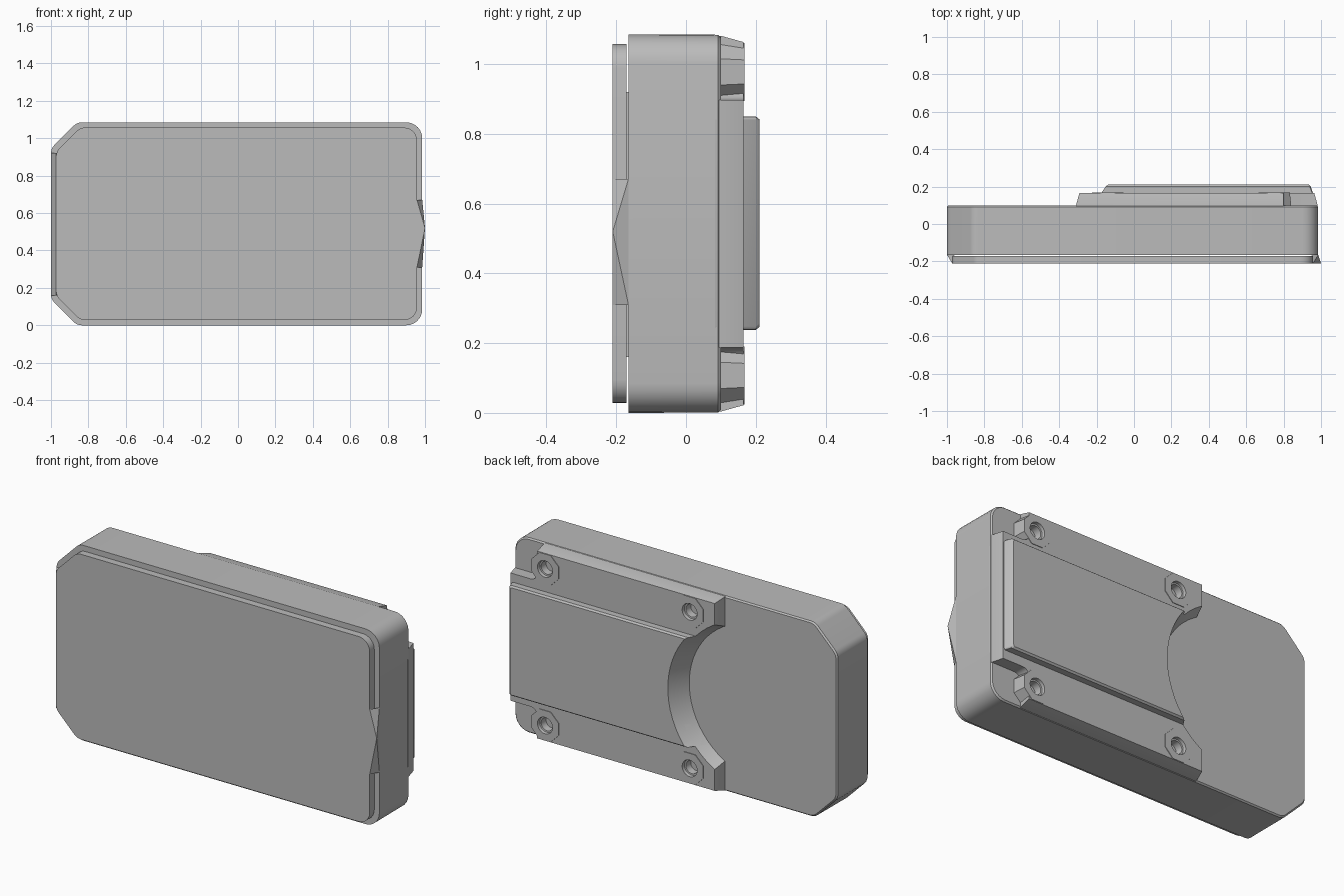
import bpy, bmesh, math
from mathutils import Vector

if "Cube" in bpy.data.objects:
    bpy.data.objects.remove(bpy.data.objects["Cube"], do_unlink=True)

MID = 0.5425   # middle height of the case

grey = bpy.data.materials.new("plain grey")
grey.use_nodes = True
colour = (0.5, 0.5, 0.5, 1)
grey.diffuse_color = colour
grey.node_tree.nodes["Principled BSDF"].inputs["Base Color"].default_value = colour
grey.node_tree.nodes["Principled BSDF"].inputs["Roughness"].default_value = 0.6


def finish(bm, name):
    bmesh.ops.recalc_face_normals(bm, faces=bm.faces)
    mesh = bpy.data.meshes.new(name)
    bm.to_mesh(mesh)
    bm.free()
    mesh.materials.append(grey)
    ob = bpy.data.objects.new(name, mesh)
    bpy.context.collection.objects.link(ob)
    return ob


def rounded(corners, steps=6):
    """Round each (x, z, radius) corner of an outline."""
    out = []
    for i, (x, z, r) in enumerate(corners):
        p = Vector((x, z))
        if r <= 0:
            out.append(p)
            continue
        a = (Vector(corners[i - 1][:2]) - p).normalized()
        b = (Vector(corners[(i + 1) % len(corners)][:2]) - p).normalized()
        half = a.angle(b) / 2
        centre = p + (a + b).normalized() * r / math.sin(half)
        start = p + a * r / math.tan(half) - centre
        end = p + b * r / math.tan(half) - centre
        sweep = start.angle_signed(end)
        for k in range(steps + 1):
            t = -sweep * k / steps
            out.append(centre + Vector((start.x * math.cos(t) - start.y * math.sin(t),
                                        start.x * math.sin(t) + start.y * math.cos(t))))
    return out


def loft(name, layers):
    """Skin matching outlines, given as (y, outline), from front to back."""
    bm = bmesh.new()
    rings = [[bm.verts.new((p.x, y, p.y)) for p in line] for y, line in layers]
    n = len(rings[0])
    for lo, hi in zip(rings, rings[1:]):
        for i in range(n):
            bm.faces.new((lo[i], lo[(i + 1) % n], hi[(i + 1) % n], hi[i]))
    bm.faces.new(rings[0])
    bm.faces.new(rings[-1])
    return finish(bm, name)


def case_outline(d):
    """Long case outline with two cut corners, shrunk by d."""
    l, r, b, t = -1 + d, 0.985 - d, d, 2 * MID - d
    cut = 0.14 - 0.4 * d
    rad = 0.085 - 0.6 * d
    return rounded([(l, b + cut, 0.06), (l + cut, b, 0.06), (r, b, rad),
                    (r, t, rad), (l + cut, t, 0.06), (l, t - cut, 0.06)])


def plate_outline(d):
    l, r, b, t = -0.31 + d, 0.982 - d, 0.004 + d, 2 * MID - 0.004 - d
    return rounded([(l, b, 0), (r, b, 0.08), (r, t, 0.08), (l, t, 0)])


def block_outline(right, d):
    b, t = 0.238 + d, 0.85 - d
    return rounded([(-0.35, b, 0), (right, b, 0.01), (right, t, 0.01), (-0.35, t, 0)], 3)


def disc(x, z, radius, sides):
    turn = math.pi / sides
    return [Vector((x + radius * math.cos(turn + math.tau * i / sides),
                    z + radius * math.sin(turn + math.tau * i / sides))) for i in range(sides)]


def combine(ob, tool, operation):
    """Apply a boolean and remove the tool."""
    mod = ob.modifiers.new("combine", 'BOOLEAN')
    mod.operation, mod.object, mod.solver = operation, tool, 'EXACT'
    bpy.context.view_layer.objects.active = ob
    bpy.ops.object.modifier_apply(modifier=mod.name)
    bpy.data.objects.remove(tool, do_unlink=True)


def hull(name, points):
    bm = bmesh.new()
    for p in points:
        bm.verts.new(p)
    bmesh.ops.convex_hull(bm, input=bm.verts)
    return finish(bm, name)


def bowl():
    return loft("bowl_cutter", [(0.06, disc(-0.52, MID, 0.41, 64)),
                                (0.26, disc(-0.52, MID, 0.51, 64))])


# Main case and the raised front lid
case = loft("case_body", [(-0.165, case_outline(0)), (0.092, case_outline(0.001)),
                          (0.1, case_outline(0.008))])
lid = loft("front_lid", [(-0.17, case_outline(0.028)), (-0.21, case_outline(0.028))])

# Thin flared edges at the two ends of the lid
hull("left_lid_flare", [(0.985, -0.165, 0.31), (0.985, -0.165, 0.67), (1, -0.21, 0.52),
                        (0.957, -0.21, 0.31), (0.957, -0.21, 0.67), (0.95, -0.165, 0.52)])
hull("right_lid_flare", [(x, y, z) for x, y in ((-1, -0.165), (-0.972, -0.21), (-0.96, -0.165))
                         for z in (0.16, 0.92)])

# Rear mounting plate, notched at two corners
plate = loft("rear_plate", [(0.08, plate_outline(0)), (0.1, plate_outline(0)),
                            (0.165, plate_outline(0.018))])
for side in (-1, 1):
    z = MID + side * (0.355 + 0.15)
    notch = [(0.8, z - 0.15, 0.04), (1.1, z - 0.15, 0), (1.1, z + 0.15, 0), (0.8, z + 0.15, 0.04)]
    combine(plate, loft("notch_cutter", [(0.05, rounded(notch)), (0.3, rounded(notch))]),
            'DIFFERENCE')

# Screw bosses, joined to the plate and drilled
screws = [(x, MID + side * 0.435) for x in (-0.14, 0.75) for side in (-1, 1)]
for x, z in screws:
    combine(plate, loft("boss", [(0.085, disc(x, z, 0.1, 8)), (0.168, disc(x, z, 0.09, 8))]),
            'UNION')
combine(plate, bowl(), 'DIFFERENCE')
for x, z in screws:
    combine(plate, loft("hole_cutter", [(0.11, disc(x, z, 0.034, 24)), (0.15, disc(x, z, 0.036, 24)),
                                        (0.151, disc(x, z, 0.044, 24)),
                                        (0.2, disc(x, z, 0.05, 24))]), 'DIFFERENCE')

# Thick centre block, with the curved end scooped out
block = loft("rear_block", [(0.085, block_outline(0.985, 0)), (0.2, block_outline(0.945, 0)),
                            (0.21, block_outline(0.935, 0.008))])
combine(block, bowl(), 'DIFFERENCE')

# Smooth the rounded sides and keep hard edges
bpy.ops.object.select_all(action='DESELECT')
for ob in (case, lid, plate, block):
    ob.select_set(True)
bpy.context.view_layer.objects.active = case
bpy.ops.object.shade_smooth_by_angle(angle=math.radians(30))
